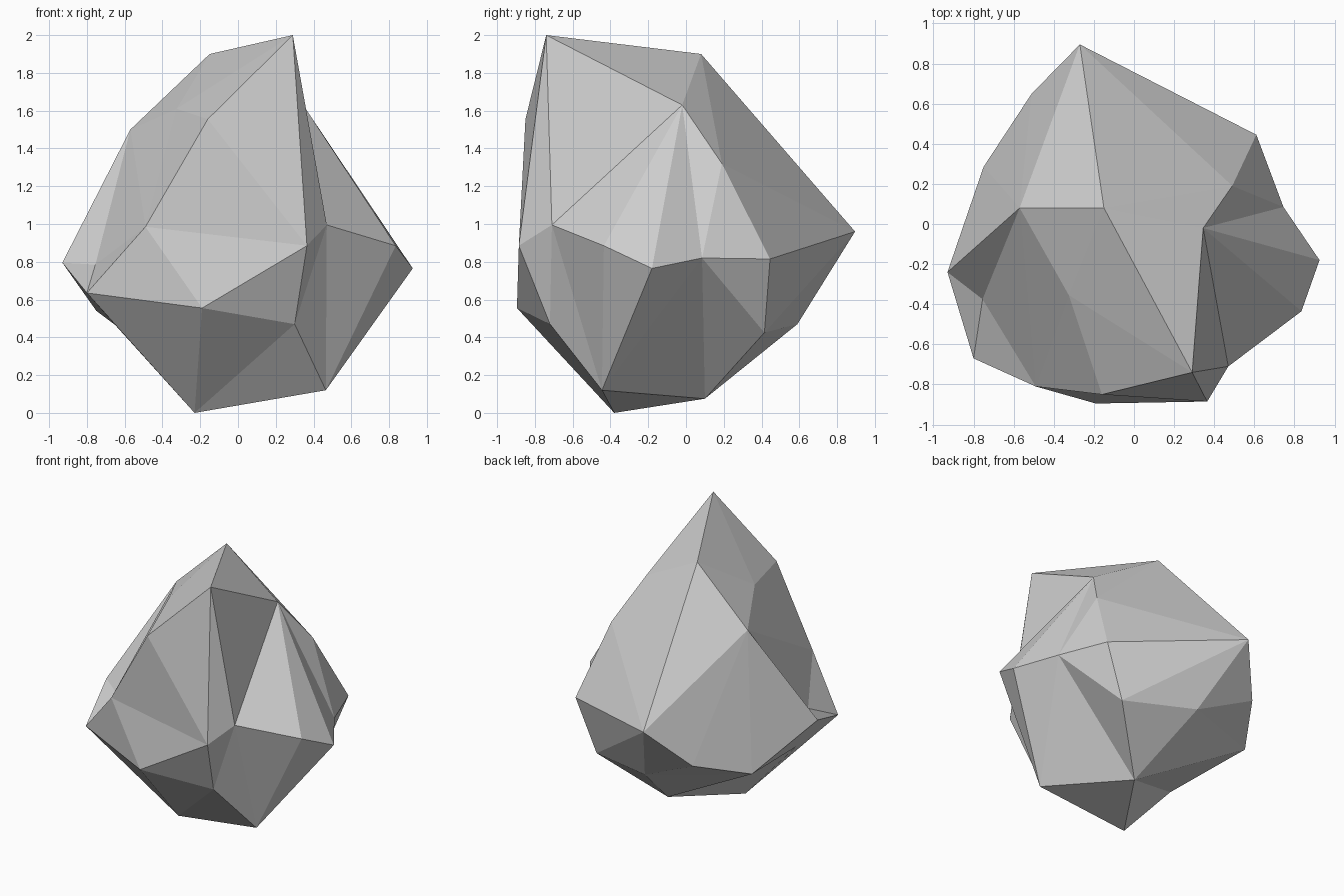
import bpy
import bmesh

default_cube = bpy.data.objects.get("Cube")
if default_cube:
    bpy.data.objects.remove(default_cube, do_unlink=True)

# Single stone colour
stone = bpy.data.materials.new("stone_grey")
stone.use_nodes = True
colour = (.62, .62, .62, 1)
stone.diffuse_color = colour
stone.node_tree.nodes["Principled BSDF"].inputs["Base Color"].default_value = colour

# Corners of the rock, grouped by where they sit
crown = {
    "A": (.29, -.74, 2), "B": (-.15, .08, 1.9), "D": (-.57, .08, 1.5),
    "J": (-.16, -.85, 1.555), "M": (.345, -.02, 1.63),
    "N": (.49, .19, 1.32), "Y": (-.325, -.355, 1.61),
}
belt_front = {
    "G": (-.8, -.67, .635), "H": (-.19, -.895, .555), "I": (.365, -.885, .885),
    "K": (-.49, -.81, .985), "L": (.47, -.71, .995), "U": (.3, -.72, .47),
}
belt_sides = {
    "E": (-.93, -.24, .795), "F": (-.755, -.375, .785),
    "P": (.745, .085, .82), "Q": (.925, -.18, .765), "R": (.835, -.435, .885),
}
belt_back = {
    "C": (-.27, .895, .96), "O": (.61, .445, .815), "W": (.455, .415, .425),
    "X": (-.07, .59, .47), "Z": (-.51, .65, .675), "a": (-.75, .285, .54),
}
base = {
    "S": (.465, -.445, .12), "T": (-.23, -.38, 0),
    "V": (.08, .1, .075), "b": (-.65, -.39, .465),
}

bm = bmesh.new()
corner = {}
for group in (crown, belt_front, belt_sides, belt_back, base):
    for key, position in group.items():
        corner[key] = bm.verts.new(position)


def fan(hub, rim):
    """Spread triangular facets from a hub corner along a rim of corners."""
    for first, second in zip(rim, rim[1:]):
        bm.faces.new([corner[key] for key in (hub, first, second)])


# Facets around the peak and the shoulders
fan("A", "BMLIJYB")
fan("D", "BYKFEaZCB")
fan("M", "BNPQRL")
fan("N", "BCOP")
# Facets of the front and the side belt
fan("K", "YJIHGF")
fan("G", "FEbTH")
fan("U", "LIHT")
fan("P", "OW")
# Facets of the back
fan("C", "OWXZ")
fan("a", "ZX")
fan("a", "Eb")
# Facets of the underside
fan("S", "LRQPVTUL")
fan("V", "PWXabT")

bmesh.ops.recalc_face_normals(bm, faces=bm.faces[:])
for face in bm.faces:
    face.smooth = False

mesh = bpy.data.meshes.new("rock")
bm.to_mesh(mesh)
bm.free()
mesh.materials.append(stone)
rock = bpy.data.objects.new("rock", mesh)
bpy.context.collection.objects.link(rock)
